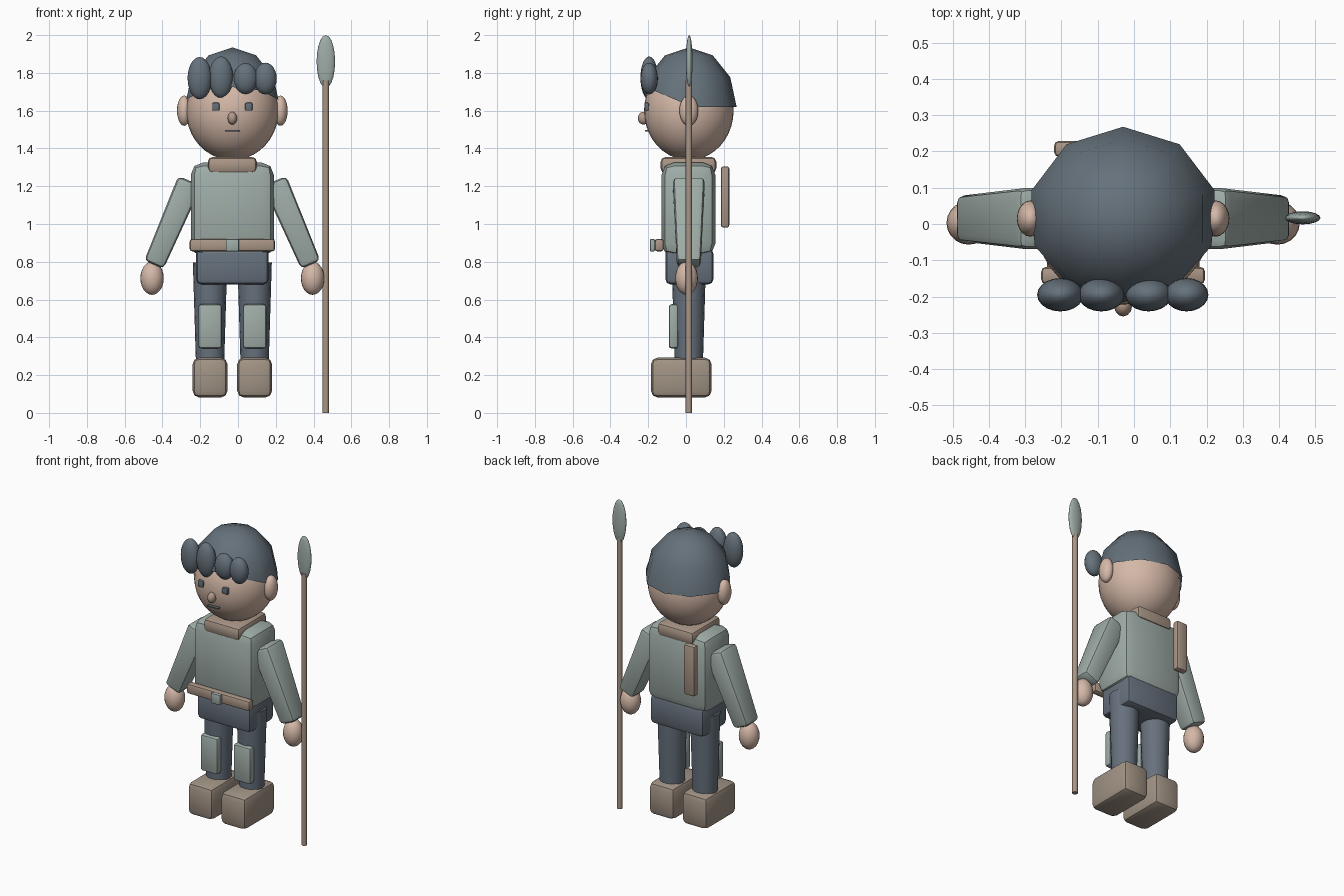
import bpy, bmesh, math
from mathutils import Vector, Matrix

if "Cube" in bpy.data.objects:
    bpy.data.objects.remove(bpy.data.objects["Cube"])

CX, CY = -0.03, 0.015          # body centre line


def material(name, rgb):
    m = bpy.data.materials.new(name)
    m.diffuse_color = (*rgb, 1)
    m.use_nodes = True
    m.node_tree.nodes["Principled BSDF"].inputs["Base Color"].default_value = m.diffuse_color
    return m


SKIN = material("skin", (0.66, 0.48, 0.39))
NOSE = material("dark_skin", (0.45, 0.32, 0.255))
HAIR = material("slate_hair", (0.13, 0.165, 0.195))
CLOTH = material("grey_green", (0.35, 0.42, 0.39))
TROUSER = material("blue_grey", (0.135, 0.165, 0.205))
LEATHER = material("leather", (0.40, 0.305, 0.24))
BOOT = material("boot_brown", (0.36, 0.295, 0.235))


def finish(name, bm, mat, angle=35):
    bmesh.ops.recalc_face_normals(bm, faces=bm.faces)
    me = bpy.data.meshes.new(name)
    bm.to_mesh(me)
    bm.free()
    me.materials.append(mat)
    ob = bpy.data.objects.new(name, me)
    bpy.context.collection.objects.link(ob)
    bpy.ops.object.select_all(action='DESELECT')
    ob.select_set(True)
    bpy.context.view_layer.objects.active = ob
    bpy.ops.object.shade_smooth_by_angle(angle=math.radians(angle))
    return ob


def rounded_box_mesh(size, bevel):
    bm = bmesh.new()
    bmesh.ops.create_cube(bm, size=1)
    bmesh.ops.scale(bm, vec=size, verts=bm.verts)
    bmesh.ops.bevel(bm, geom=bm.edges[:], offset=bevel, segments=2,
                    profile=0.5, affect='EDGES')
    return bm


def box(name, centre, size, mat, bevel):
    bm = rounded_box_mesh(size, bevel)
    bmesh.ops.translate(bm, vec=centre, verts=bm.verts)
    return finish(name, bm, mat)


def ball(name, centre, radii, mat, seg=20, rings=12):
    bm = bmesh.new()
    bmesh.ops.create_uvsphere(bm, u_segments=seg, v_segments=rings, radius=1)
    bmesh.ops.scale(bm, vec=radii, verts=bm.verts)
    bmesh.ops.translate(bm, vec=centre, verts=bm.verts)
    return finish(name, bm, mat, 60)


def place_between(bm, a, b):
    # local +z runs from a to b, tilting only in the x-z plane
    d = Vector(b) - Vector(a)
    rot = Matrix.Rotation(math.atan2(d.x, d.z), 4, 'Y')
    mid = (Vector(a) + Vector(b)) / 2
    bmesh.ops.transform(bm, matrix=Matrix.Translation(mid) @ rot, verts=bm.verts)


def rod(name, a, b, r1, r2, mat, seg):
    bm = bmesh.new()
    bmesh.ops.create_cone(bm, cap_ends=True, segments=seg, radius1=r1, radius2=r2,
                          depth=(Vector(b) - Vector(a)).length)
    place_between(bm, a, b)
    return finish(name, bm, mat, 40)


# Head and face
ball("head", (CX, CY, 1.60), (0.245, 0.237, 0.262), SKIN, 32, 20)
ball("nose", (CX, -0.225, 1.56), (0.025, 0.03, 0.034), NOSE, 12, 8)
box("mouth", (CX, -0.207, 1.494), (0.08, 0.022, 0.008), HAIR, 0.002)

# Hair cap: faceted dome with the rim rising towards the forehead
bm = bmesh.new()
bmesh.ops.create_uvsphere(bm, u_segments=10, v_segments=6, radius=1)
bmesh.ops.delete(bm, geom=[v for v in bm.verts if v.co.z < -0.1], context='VERTS')
bmesh.ops.scale(bm, vec=(0.265, 0.253, 0.315), verts=bm.verts)
bmesh.ops.translate(bm, vec=(CX, CY, 1.62), verts=bm.verts)
bmesh.ops.bisect_plane(bm, geom=bm.verts[:] + bm.edges[:] + bm.faces[:],
                       plane_co=(0, 0.035, 1.62), plane_no=(0, 0.42, 1),
                       clear_inner=True)
finish("hair_cap", bm, HAIR, 60)

# Fringe curls: x, z, half width, half height
for i, (x, z, rx, rz) in enumerate([(-0.203, 1.772, 0.064, 0.112),
                                    (-0.09, 1.777, 0.064, 0.11),
                                    (0.04, 1.77, 0.064, 0.082),
                                    (0.145, 1.77, 0.06, 0.084)]):
    ball(f"hair_curl_{i + 1}", (x, -0.195, z), (rx, 0.046, rz), HAIR)

# Torso, collar, belt and hips
box("torso", (CX, 0.013, 1.078), (0.44, 0.285, 0.495), CLOTH, 0.065)
box("collar", (CX, 0.013, 1.312), (0.26, 0.295, 0.086), LEATHER, 0.026)
box("belt", (CX, -0.142, 0.888), (0.452, 0.048, 0.066), LEATHER, 0.014)
box("belt_buckle", (CX, -0.178, 0.888), (0.068, 0.026, 0.066), CLOTH, 0.006)
box("hips", (CX, 0.018, 0.775), (0.385, 0.255, 0.19), TROUSER, 0.028)

# Sheath on the back
box("back_sheath", (-0.18, 0.207, 1.143), (0.08, 0.044, 0.325), LEATHER, 0.013)

# Paired parts
for side, s in (("left", -1), ("right", 1)):
    ball(f"{side}_ear", (CX + s * 0.255, CY, 1.60), (0.038, 0.05, 0.08), SKIN)
    box(f"{side}_eye", (CX + s * 0.087, -0.208, 1.621), (0.038, 0.024, 0.042), HAIR, 0.006)

    # Sleeve: rounded bar narrowing towards the wrist
    a = Vector((CX + s * 0.415, CY, 0.785))
    b = Vector((CX + s * 0.224, CY, 1.228))
    length = (b - a).length
    bm = rounded_box_mesh((0.135, 0.17, length), 0.026)
    for v in bm.verts:
        t = v.co.z / length + 0.5
        v.co.x *= 0.82 + 0.18 * t
        v.co.y *= 0.74 + 0.26 * t
    place_between(bm, a, b)
    finish(f"{side}_sleeve", bm, CLOTH)
    ball(f"{side}_hand", (CX + s * 0.425, 0.003, 0.713), (0.062, 0.06, 0.088), SKIN)

    # Leg, knee pad and boot
    x = CX + s * 0.118
    rod(f"{side}_leg", (x, CY, 0.24), (x, CY, 0.795), 0.074, 0.091, TROUSER, 16)
    box(f"{side}_knee_pad", (x, -0.066, 0.458), (0.124, 0.05, 0.235), CLOTH, 0.015)
    box(f"{side}_boot", (x, -0.025, 0.187), (0.184, 0.32, 0.21), BOOT, 0.034)

# Spear
rod("spear_shaft", (0.465, CY, 0), (0.465, CY, 1.76), 0.017, 0.017, LEATHER, 12)
ball("spear_blade", (0.465, 0.017, 1.86), (0.049, 0.018, 0.14), CLOTH, 16, 10)
